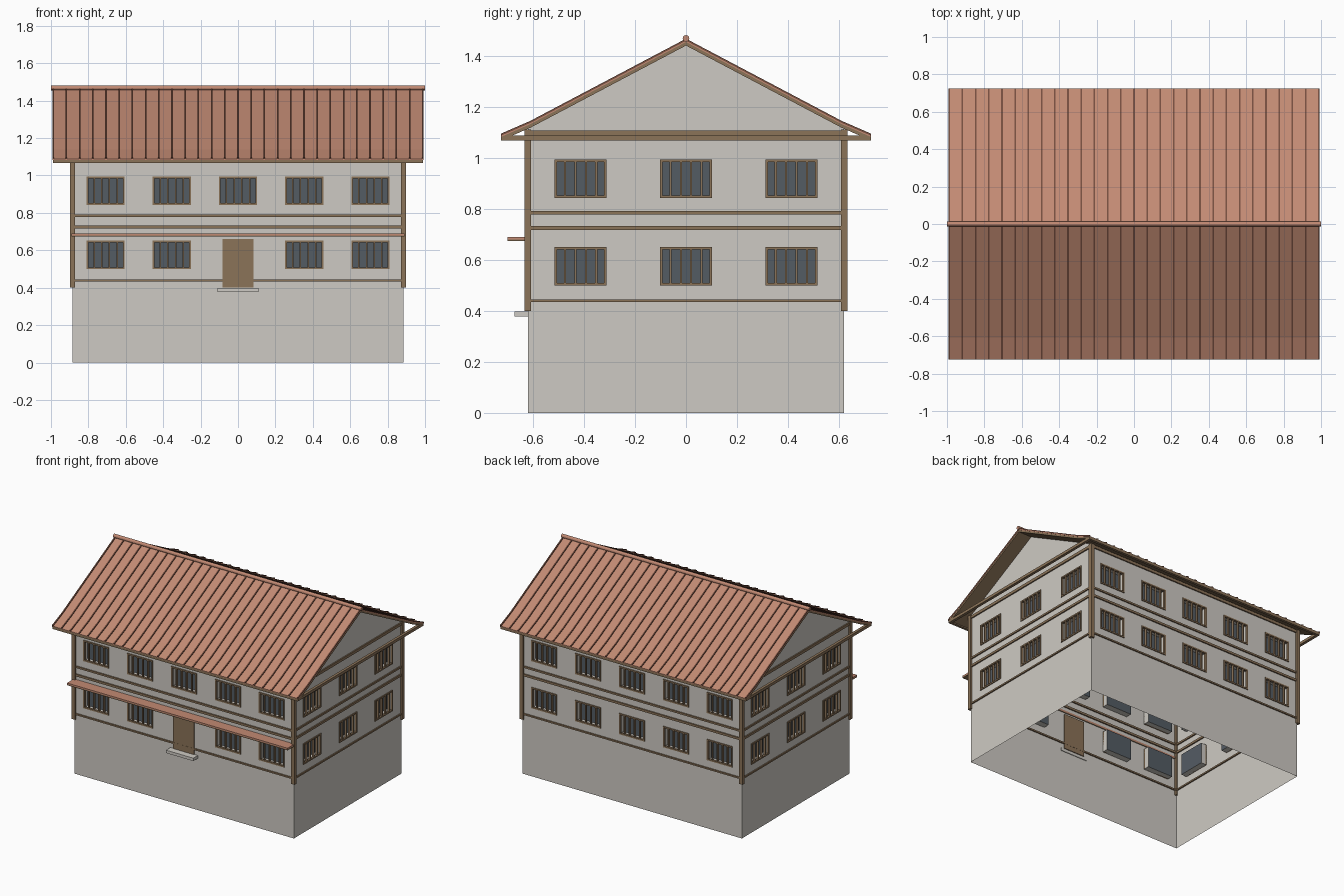
import bpy, bmesh, math

if "Cube" in bpy.data.objects:
    bpy.data.objects.remove(bpy.data.objects["Cube"])


def material(name, r, g, b):
    m = bpy.data.materials.new(name)
    lin = [((c / 255 + 0.055) / 1.055) ** 2.4 for c in (r, g, b)]
    m.diffuse_color = (*lin, 1)
    m.use_nodes = True
    m.node_tree.nodes["Principled BSDF"].inputs["Base Color"].default_value = m.diffuse_color
    return m


PLASTER = material("plaster", 206, 202, 195)
TIMBER = material("timber", 139, 115, 88)
GLASS = material("window_glass", 84, 92, 100)
TILE = material("terracotta", 194, 138, 115)
SEAM = material("dark_seam", 118, 78, 63)

W, D = 0.885, 0.62            # half width and half depth of the walls
WIN_W, WIN_H = 0.205, 0.152   # window opening
FLOORS = (0.499, 0.842)       # window sill heights
RECESS = 0.045


def finish(name, bm, *mats):
    mesh = bpy.data.meshes.new(name)
    bm.to_mesh(mesh)
    bm.free()
    for m in mats:
        mesh.materials.append(m)
    ob = bpy.data.objects.new(name, mesh)
    bpy.context.collection.objects.link(ob)
    return ob


def add_box(bm, lo, hi):
    v = [bm.verts.new((x, y, z)) for x in (lo[0], hi[0])
         for y in (lo[1], hi[1]) for z in (lo[2], hi[2])]
    for f in ((0, 1, 3, 2), (4, 6, 7, 5), (0, 4, 5, 1),
              (2, 3, 7, 6), (0, 2, 6, 4), (1, 5, 7, 3)):
        bm.faces.new([v[i] for i in f])


def boxes(name, mat, items):
    bm = bmesh.new()
    for lo, hi in items:
        add_box(bm, lo, hi)
    bmesh.ops.recalc_face_normals(bm, faces=bm.faces)
    return finish(name, bm, mat)


def add_prism(bm, profile, x0, x1):
    """Extrude a y-z profile along x."""
    a = [bm.verts.new((x0, y, z)) for y, z in profile]
    b = [bm.verts.new((x1, y, z)) for y, z in profile]
    n = len(profile)
    for i in range(n):
        j = (i + 1) % n
        bm.faces.new((a[i], a[j], b[j], b[i]))
    bm.faces.new(a)
    bm.faces.new(b[::-1])


# Each wall is laid out in (u along wall, outward offset, z)
def wall_map(side):
    return {
        "front": lambda u, o, z: (u, -D - o, z),
        "back": lambda u, o, z: (-u, D + o, z),
        "right": lambda u, o, z: (W + o, u, z),
        "left": lambda u, o, z: (-W - o, -u, z),
    }[side]


def build_wall(side, half, count):
    P = wall_map(side)
    pitch = 2 * half / count
    centres = [-half + pitch * (i + 0.5) for i in range(count)]
    wins = [(c, z) for c in centres for z in FLOORS
            if not (side == "front" and abs(c) < 0.01 and z == FLOORS[0])]
    us = [-half] + [c + s * WIN_W / 2 for c in centres for s in (-1, 1)] + [half]
    zs = [0, 0.4] + [z + h for z in FLOORS for h in (0, WIN_H)] + [1.115]
    bm = bmesh.new()

    def quad(pts, mat=0):
        bm.faces.new([bm.verts.new(P(*p)) for p in pts]).material_index = mat

    # Wall panels with recessed panes
    for a, b in zip(us, us[1:]):
        for c, d in zip(zs, zs[1:]):
            is_win = any(abs((a + b) / 2 - u) < 0.01 and abs(c - z) < 0.001 for u, z in wins)
            o = -RECESS if is_win else 0
            ring = [(a, c), (b, c), (b, d), (a, d)]
            quad([(u, o, z) for u, z in ring], int(is_win))
            if is_win:
                for (u0, z0), (u1, z1) in zip(ring, ring[1:] + ring[:1]):
                    quad([(u0, 0, z0), (u1, 0, z1), (u1, o, z1), (u0, o, z0)])
    # Gable triangle
    if side in ("left", "right"):
        quad([(-half, 0, 1.115), (half, 0, 1.115), (0, 0, 1.443)])
    bmesh.ops.remove_doubles(bm, verts=bm.verts, dist=1e-5)
    finish(side + "_wall", bm, PLASTER, GLASS)

    # Window frames and upright bars
    items = []
    for c, z in wins:
        l, r, t = c - WIN_W / 2, c + WIN_W / 2, z + WIN_H
        parts = [(l, l + .01, z, t), (r - .01, r, z, t),
                 (l, r, z, z + .01), (l, r, t - .01, t)]
        for i in range(1, 5):
            u = l + WIN_W * i / 5
            parts.append((u - .004, u + .004, z, t))
        for u0, u1, z0, z1 in parts:
            items.append((P(u0, -.01, z0), P(u1, .006, z1)))
    boxes(side + "_window_frames", TIMBER, items)

    # Horizontal timbers
    bands = [(0.434, 0.445), (0.717, 0.733), (0.778, 0.791), (1.087, 1.107)]
    boxes(side + "_wall_beams", TIMBER,
          [(P(-half, -.009, a), P(half, .009, b)) for a, b in bands])


for side, half, count in (("front", W, 5), ("back", W, 5),
                          ("right", D, 3), ("left", D, 3)):
    build_wall(side, half, count)

# Corner posts
boxes("corner_posts", TIMBER,
      [((sx * W - .014, sy * D - .013, 0.4), (sx * W + .014, sy * D + .013, 1.11))
       for sx in (-1, 1) for sy in (-1, 1)])

# Roof layers follow one flared slope, given by height above its underside
SLOPE = [(0, 1.440), (0.61, 1.118), (0.725, 1.068)]


def layer(sign, low, high):
    return ([(sign * y, z + low) for y, z in SLOPE]
            + [(sign * y, z + high) for y, z in reversed(SLOPE)])


def roof_part(name, mat, low, high, spans):
    bm = bmesh.new()
    for sign in (-1, 1):
        for x0, x1 in spans:
            add_prism(bm, layer(sign, low, high), x0, x1)
    bmesh.ops.recalc_face_normals(bm, faces=bm.faces)
    finish(name, bm, mat)


roof_part("roof_deck", TIMBER, 0, 0.014, [(-.99, .99)])
roof_part("roof_covering", TILE, 0.014, 0.02, [(-.992, .992)])
ribs = [-.988 + 1.976 * i / 28 for i in range(29)]
roof_part("roof_seams", SEAM, 0.019, 0.027, [(x - .0045, x + .0045) for x in ribs])

# Round ridge cap
bm = bmesh.new()
add_prism(bm, [(.013 * math.cos(i * math.pi / 6), 1.468 + .013 * math.sin(i * math.pi / 6))
               for i in range(12)], -1, 1)
bmesh.ops.recalc_face_normals(bm, faces=bm.faces)
finish("ridge_cap", bm, TILE)

# Eave boards and free tie beams at the gable ends
boxes("eave_boards", TIMBER,
      [((-.99, s * .716 - .009, 1.067), (.99, s * .716 + .009, 1.086)) for s in (-1, 1)])
boxes("gable_tie_beams", TIMBER,
      [((s * .98 - .01, -.725, 1.067), (s * .98 + .01, .725, 1.087)) for s in (-1, 1)])

# Front entrance and canopy
boxes("canopy", TILE, [((-.89, -.70, .680), (.89, -.615, .690))])
boxes("canopy_board", TIMBER, [((-.89, -.70, .674), (.89, -.615, .680))])
boxes("door", TIMBER, [((-.083, -.628, .40), (.083, -.612, .66))])
boxes("door_step", PLASTER, [((-.11, -.672, .377), (.11, -.615, .398))])
